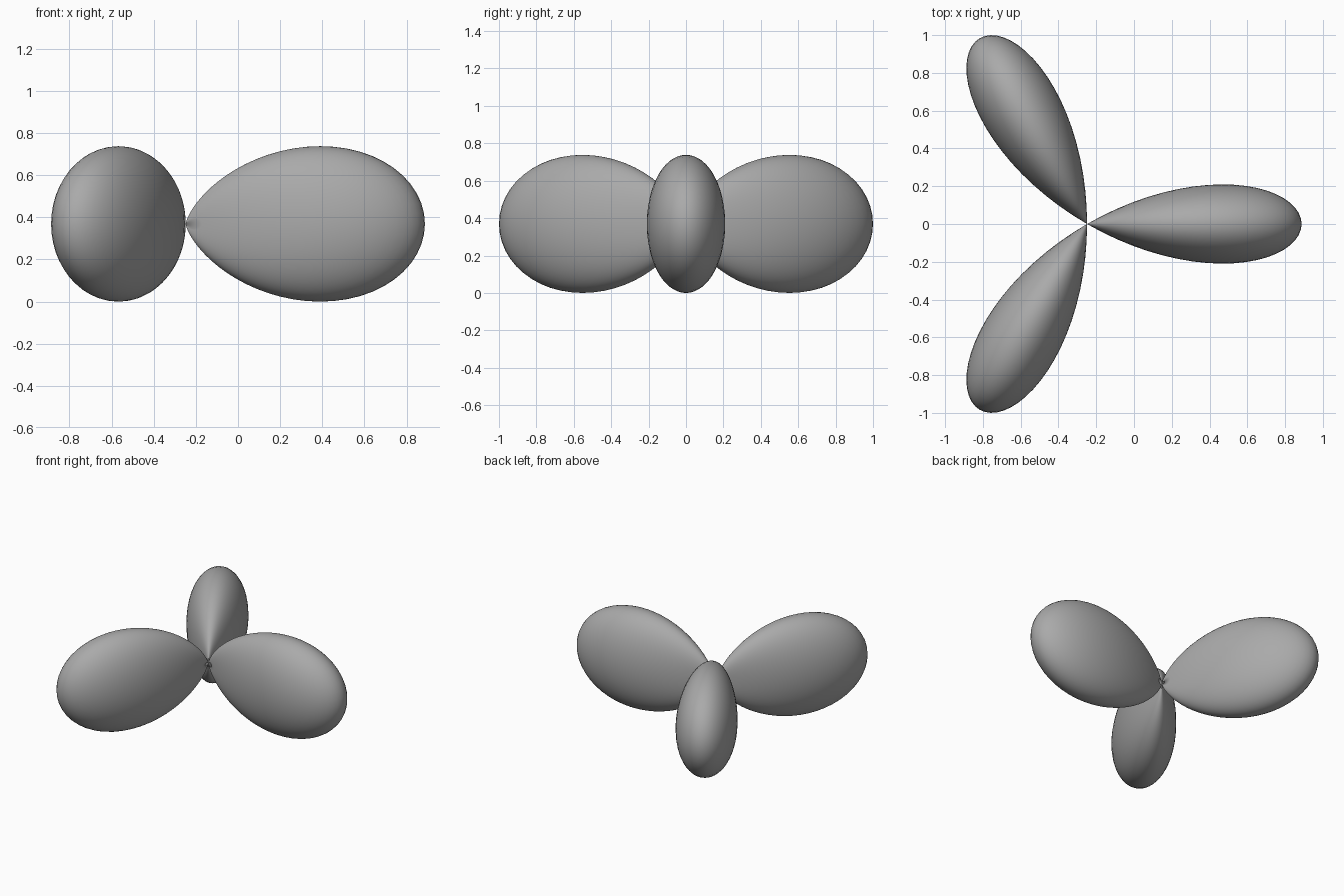
import bpy
import bmesh
from math import sin, cos, pi
from mathutils import Vector

cube = bpy.data.objects.get("Cube")
if cube:
    bpy.data.objects.remove(cube, do_unlink=True)

LENGTH = 1.136                       # lobe tip to shared centre
CENTRE = Vector((-0.2485, 0, 0.369))
ROWS, COLS = 72, 40

grey = bpy.data.materials.new("mid grey")
grey.use_nodes = True
colour = (0.4, 0.4, 0.4, 1)
grey.diffuse_color = colour
grey.node_tree.nodes["Principled BSDF"].inputs["Base Color"].default_value = colour


def lobe_point(polar, azimuth):
    """Polar surface: radius falls to zero at the edges of each lobe."""
    radius = LENGTH * sin(polar) ** 3 * cos(3 * azimuth)
    return Vector((radius * sin(polar) * cos(azimuth),
                   radius * sin(polar) * sin(azimuth),
                   radius * cos(polar)))


def make_lobe(name, turn):
    bm = bmesh.new()
    grid = [[bm.verts.new(lobe_point(pi * i / ROWS, pi / 3 * (j / COLS - 0.5)))
             for j in range(COLS + 1)] for i in range(ROWS + 1)]
    for i in range(ROWS):
        for j in range(COLS):
            bm.faces.new((grid[i][j], grid[i + 1][j],
                          grid[i + 1][j + 1], grid[i][j + 1]))
    # Close the lobe where its edges meet at the centre
    bmesh.ops.remove_doubles(bm, verts=bm.verts, dist=0.0005)
    bmesh.ops.recalc_face_normals(bm, faces=bm.faces)
    for face in bm.faces:
        face.smooth = True
    mesh = bpy.data.meshes.new(name)
    bm.to_mesh(mesh)
    bm.free()
    mesh.materials.append(grey)
    lobe = bpy.data.objects.new(name, mesh)
    lobe.location = CENTRE
    lobe.rotation_euler.z = turn
    bpy.context.collection.objects.link(lobe)


# Three equal lobes around the vertical axis
for k, name in enumerate(("left_lobe", "back_right_lobe", "front_right_lobe")):
    make_lobe(name, k * 2 * pi / 3)
